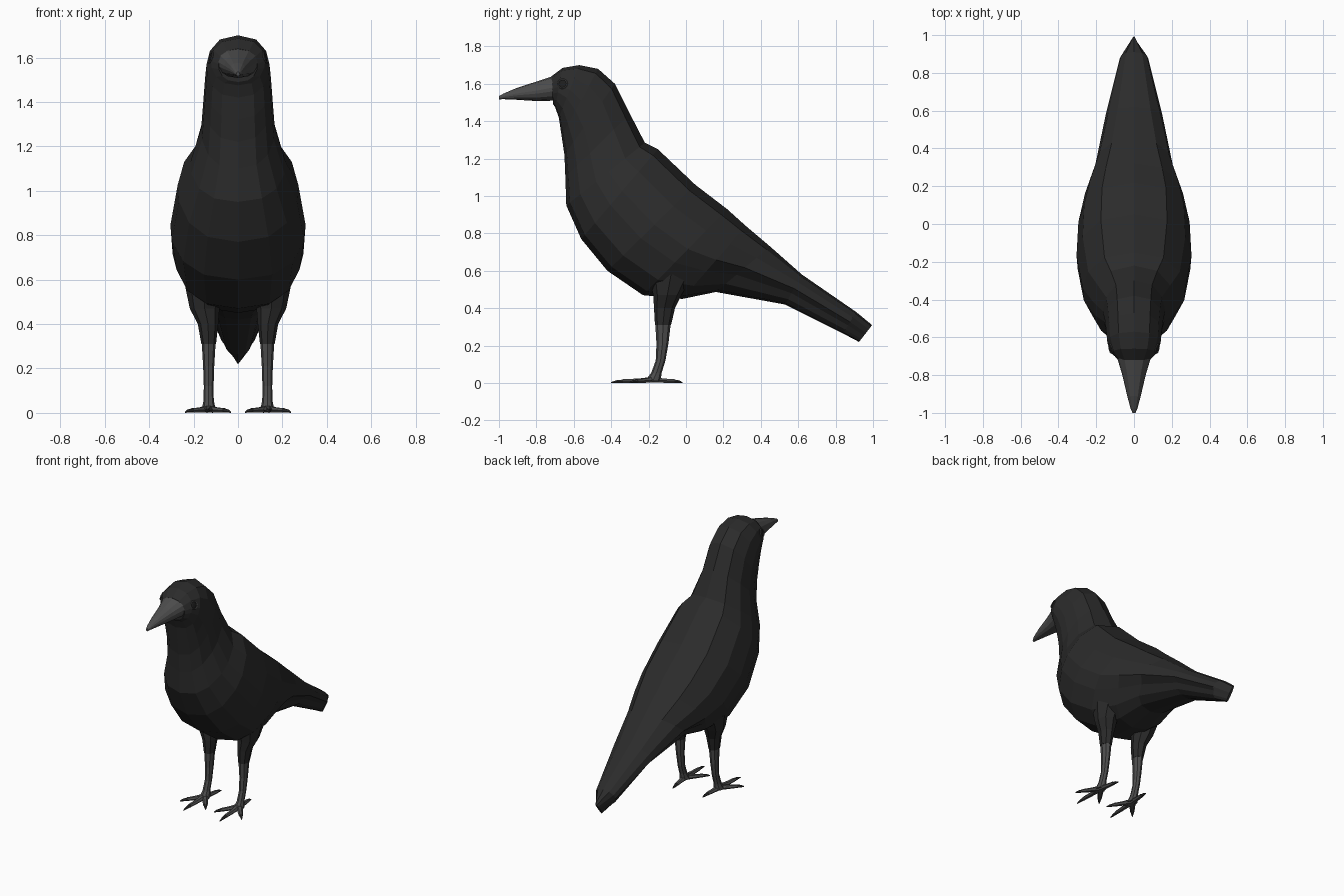
import bpy, bmesh, math
from mathutils import Vector
from mathutils.bvhtree import BVHTree

if "Cube" in bpy.data.objects:
    bpy.data.objects.remove(bpy.data.objects["Cube"])


def material(name, v):
    m = bpy.data.materials.new(name)
    m.diffuse_color = (v, v, v, 1)
    m.use_nodes = True
    m.node_tree.nodes["Principled BSDF"].inputs["Base Color"].default_value = m.diffuse_color
    return m


BLACK = material("black_plumage", 0.024)
GREY = material("horn_grey", 0.075)
DARK = material("dark_claw", 0.03)
EYE = material("eye_black", 0.012)


def loft(name, rings, mat):
    """Skin a list of equal-length point rings and cap both ends."""
    bm = bmesh.new()
    rows = [[bm.verts.new(p) for p in r] for r in rings]
    n = len(rows[0])
    for a, b in zip(rows, rows[1:]):
        for i in range(n):
            j = (i + 1) % n
            bm.faces.new((a[i], a[j], b[j], b[i]))
    bm.faces.new(rows[0])
    bm.faces.new(rows[-1])
    bmesh.ops.recalc_face_normals(bm, faces=bm.faces)
    me = bpy.data.meshes.new(name)
    bm.to_mesh(me)
    bm.free()
    me.materials.append(mat)
    ob = bpy.data.objects.new(name, me)
    bpy.context.collection.objects.link(ob)
    return ob


def section(ty, tz, by, bz, hw, tuck=1.0):
    """Cross-section from a top point to a bottom point; tuck narrows the part under the wing edge."""
    top, bot = Vector((0, ty, tz)), Vector((0, by, bz))
    mid, up = (top + bot) / 2, (top - bot) / 2
    half = [0, 30, 60, 86, 104, 130, 155, 180]
    pts = []
    for d in half + [-a for a in half[-2:0:-1]]:
        a = math.radians(d)
        x = math.copysign(abs(math.sin(a)) ** 0.8, d) * hw
        if abs(d) > 100:
            x *= tuck
        pts.append(mid + up * math.cos(a) + Vector((x, 0, 0)))
    return pts


def oval(c, u, v, n=8):
    c, u, v = Vector(c), Vector(u), Vector(v)
    return [c + u * math.cos(2 * math.pi * i / n) + v * math.sin(2 * math.pi * i / n) for i in range(n)]


# Head, neck, body and tail in one skin: top y,z / bottom y,z / half width / tuck
body = loft("body", [section(*s) for s in (
    (-0.72, 1.64, -0.71, 1.49, 0.088),
    (-0.66, 1.685, -0.70, 1.475, 0.122),
    (-0.57, 1.70, -0.68, 1.42, 0.142),
    (-0.47, 1.68, -0.665, 1.32, 0.148),
    (-0.38, 1.60, -0.65, 1.22, 0.155),
    (-0.30, 1.44, -0.645, 1.10, 0.166),
    (-0.22, 1.285, -0.64, 0.95, 0.215),
    (-0.15, 1.25, -0.56, 0.77, 0.272),
    (0.05, 1.06, -0.42, 0.60, 0.305),
    (0.22, 0.93, -0.23, 0.47, 0.295, 0.96),
    (0.32, 0.84, -0.02, 0.45, 0.26, 0.88),
    (0.45, 0.73, 0.16, 0.487, 0.205, 0.82),
    (0.62, 0.58, 0.53, 0.42, 0.15, 0.78),
    (0.91, 0.38, 0.84, 0.265, 0.075, 0.85),
    (0.995, 0.31, 0.925, 0.22, 0.008),
)], BLACK)

# Beak
loft("beak", [section(*s) for s in (
    (-0.70, 1.645, -0.70, 1.51, 0.092),
    (-0.80, 1.612, -0.80, 1.508, 0.062),
    (-0.91, 1.576, -0.91, 1.515, 0.036),
    (-0.975, 1.548, -0.98, 1.518, 0.018),
    (-1.0, 1.535, -1.0, 1.516, 0.008),
)], GREY)

skin = BVHTree.FromPolygons([v.co for v in body.data.vertices],
                            [p.vertices[:] for p in body.data.polygons])

for s, side in ((1, "left"), (-1, "right")):
    # Eye with a raised rim, seated on the head surface
    spot, normal, _, _ = skin.ray_cast(Vector((s, -0.66, 1.60)), Vector((-s, 0, 0)))
    turn = normal.to_track_quat('Z', 'Y').to_euler()
    bpy.ops.mesh.primitive_torus_add(major_radius=0.025, minor_radius=0.004, major_segments=14,
                                     minor_segments=5, location=spot + normal * 0.001, rotation=turn)
    rim = bpy.context.object
    rim.name = side + "_eye_rim"
    rim.data.materials.append(GREY)
    bpy.ops.mesh.primitive_uv_sphere_add(segments=12, ring_count=6, radius=0.022,
                                         location=spot, rotation=turn)
    eye = bpy.context.object
    eye.name = side + "_eye"
    eye.scale = (1, 1, 0.25)
    eye.data.materials.append(EYE)

    # Feathered thigh and bare shank: x, y, z, x radius, y radius
    def leg_rings(rows):
        return [oval((s * x, y, z), (rx, 0, 0), (0, ry, 0)) for x, y, z, rx, ry in rows]

    loft(side + "_thigh", leg_rings((
        (0.15, -0.08, 0.58, 0.09, 0.12),
        (0.15, -0.10, 0.47, 0.067, 0.075),
        (0.135, -0.115, 0.40, 0.046, 0.056),
        (0.132, -0.123, 0.31, 0.033, 0.043))), BLACK)
    loft(side + "_shank", leg_rings((
        (0.132, -0.123, 0.312, 0.031, 0.041),
        (0.132, -0.126, 0.21, 0.025, 0.032),
        (0.132, -0.136, 0.12, 0.022, 0.026),
        (0.132, -0.158, 0.055, 0.023, 0.028),
        (0.132, -0.178, 0.01, 0.033, 0.042))), GREY)

    # Three forward toes and one hind toe, each ending in a claw
    base = Vector((s * 0.132, -0.175, 0))
    for name, x, y in (("inner", 0.032, -0.31), ("middle", 0.14, -0.40),
                       ("outer", 0.238, -0.30), ("hind", 0.115, -0.02)):
        tip = Vector((s * x, y, 0))
        across = (tip - base).cross(Vector((0, 0, 1))).normalized()

        def toe_rings(rows):
            return [oval(base.lerp(tip, t) + Vector((0, 0, h)), across * w, (0, 0, h), 6)
                    for t, w, h in rows]

        loft(f"{side}_{name}_toe", toe_rings(((0, 0.024, 0.018), (0.35, 0.018, 0.013),
                                              (0.72, 0.014, 0.011))), GREY)
        loft(f"{side}_{name}_claw", toe_rings(((0.72, 0.012, 0.010), (0.88, 0.008, 0.008),
                                               (1.0, 0.002, 0.003))), DARK)
